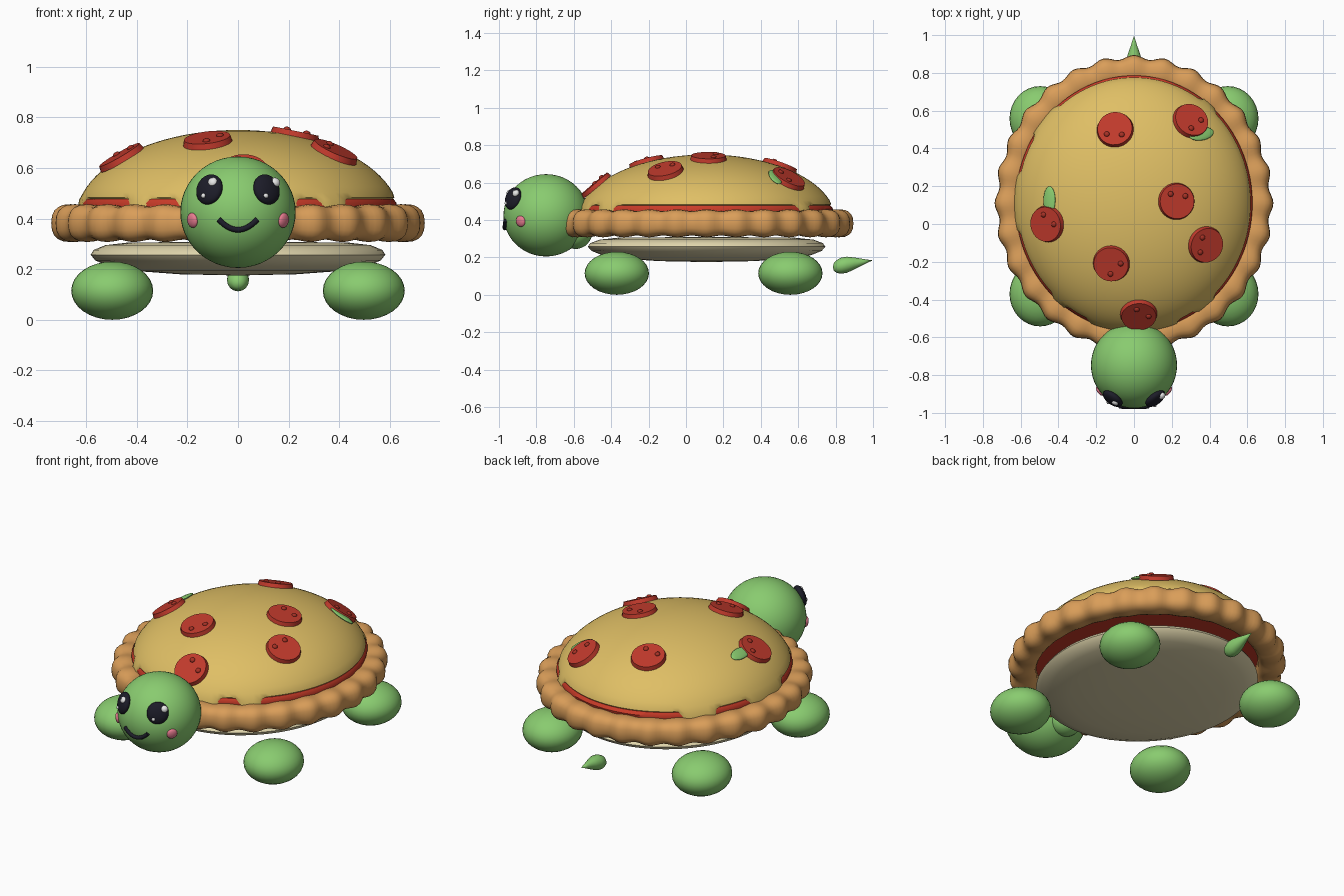
import bpy, bmesh, math
from mathutils import Vector, Matrix

if "Cube" in bpy.data.objects:
    bpy.data.objects.remove(bpy.data.objects["Cube"])

def mat(name, *rgb):
    m = bpy.data.materials.new(name)
    m.diffuse_color = (*rgb, 1)
    m.use_nodes = True
    m.node_tree.nodes["Principled BSDF"].inputs["Base Color"].default_value = m.diffuse_color
    return m

GREEN = mat("leaf green", .25, .6, .16)
CHEESE = mat("golden cheese", .74, .52, .13)
CRUST = mat("baked crust", .70, .34, .10)
SAUCE = mat("tomato sauce", .60, .045, .022)
PEPPERONI = mat("pepperoni red", .53, .042, .025)
DARK_RED = mat("dark red", .38, .03, .018)
CREAM = mat("cream", .76, .68, .42)
BLACK = mat("soft black", .012, .012, .022)
PINK = mat("cheek pink", .80, .20, .28)
WHITE = mat("white", .9, .9, .9)

CX, CY = 0, .11              # shell centre
DOME = (.64, .69, .35, .40)  # dome radii x, y, z and base height

def finish(name, bm, material, angle=50):
    bmesh.ops.remove_doubles(bm, verts=bm.verts, dist=1e-5)
    bmesh.ops.recalc_face_normals(bm, faces=bm.faces)
    me = bpy.data.meshes.new(name)
    bm.to_mesh(me)
    bm.free()
    me.materials.append(material)
    ob = bpy.data.objects.new(name, me)
    bpy.context.collection.objects.link(ob)
    bpy.ops.object.select_all(action='DESELECT')
    ob.select_set(True)
    bpy.context.view_layer.objects.active = ob
    bpy.ops.object.shade_smooth_by_angle(angle=math.radians(angle))
    return ob

def sweep(name, f, nu, nv, material, close_v=False):
    """Surface f(angle, row), closed around the angle."""
    bm = bmesh.new()
    g = [[bm.verts.new(f(2 * math.pi * i / nu, j)) for j in range(nv)] for i in range(nu)]
    for i in range(nu):
        for j in range(nv if close_v else nv - 1):
            a, b, k = g[i], g[(i + 1) % nu], (j + 1) % nv
            bm.faces.new((a[j], b[j], b[k], a[k]))
    bmesh.ops.dissolve_degenerate(bm, dist=1e-6, edges=bm.edges)
    return finish(name, bm, material)

def ball(name, loc, radii, material, rot=Matrix(), seg=32):
    bm = bmesh.new()
    bmesh.ops.create_uvsphere(bm, u_segments=seg, v_segments=seg // 2, radius=1)
    m = Matrix.Translation(loc) @ rot.to_4x4() @ Matrix.Diagonal((*radii, 1))
    bmesh.ops.transform(bm, matrix=m, verts=bm.verts)
    return finish(name, bm, material, 80)

def facing(n):
    return Vector(n).to_track_quat('Z', 'Y').to_matrix()

# --- Shell: crust ring with soft lobes
def crust(a, j):
    b = 2 * math.pi * j / 20
    swell = 1 + .07 * math.cos(28 * a)
    ca, sa = math.cos(b), math.sin(b)
    u = math.copysign(abs(ca) ** .8, ca) * .072 * swell
    w = math.copysign(abs(sa) ** .8, sa) * .070 * swell
    u += .006 * math.cos(28 * a)
    return ((.655 + u) * math.cos(a), CY + (.702 + u) * math.sin(a), .382 + w)
sweep("crust", crust, 224, 20, CRUST, True)

# --- Sauce layer and belly plate, turned from profiles
def lathe(name, profile, rx, ry, material):
    def f(a, j):
        r, z = profile[j]
        return (r * rx * math.cos(a), CY + r * ry * math.sin(a), z)
    return sweep(name, f, 96, len(profile), material)

lathe("sauce", [(0, .43), (.97, .43), (.98, .46), (.96, .478), (0, .478)],
      DOME[0], DOME[1], SAUCE)
lathe("belly_plate", [(0, .175), (.4, .18), (.7, .193), (.88, .212), (.97, .235), (1, .257),
                      (.98, .276), (.9, .295), (.75, .305), (0, .31)], .582, .635, CREAM)

# --- Cheese dome whose rim droops over the sauce at some angles
DRIPS = [(50, 5), (140, 9), (180, 14), (231, 4), (270, 22), (307, 7)]
def cheese(a, j):
    d = math.degrees(a)
    drip = any(abs(d - c) < w for c, w in DRIPS)
    if j < 20:
        p = math.asin(.955) * j / 19
        r, z = math.sin(p), DOME[3] + DOME[2] * math.cos(p)
    elif j == 20:
        r, z = (.98, .475) if drip else (.965, .484)
    else:
        r, z = (.99, .445) if drip else (.95, .474)
    return (r * DOME[0] * math.cos(a), CY + r * DOME[1] * math.sin(a), z)
sweep("cheese_dome", cheese, 120, 22, CHEESE)

def on_dome(x, y):
    """Point and outward normal on the dome."""
    rx, ry, rz, z0 = DOME
    h = math.sqrt(max(0, 1 - (x / rx) ** 2 - ((y - CY) / ry) ** 2))
    n = Vector((x / rx ** 2, (y - CY) / ry ** 2, h / rz)).normalized()
    return Vector((x, y, z0 + rz * h)), n

# --- Pepperoni slices, each with two small bumps
SLICES = [(-.10, .50, 20), (.30, .545, 120), (.225, .12, -60), (.38, -.11, 60),
          (-.12, -.21, -70), (-.46, 0, 80), (.025, -.48, 0)]
for x, y, turn in SLICES:
    p, n = on_dome(x, y)
    rot = facing(n)
    bm = bmesh.new()
    bmesh.ops.create_cone(bm, cap_ends=True, segments=32, radius1=.098, radius2=.092, depth=.024)
    bmesh.ops.transform(bm, matrix=Matrix.Translation(p + n * .006) @ rot.to_4x4(), verts=bm.verts)
    finish("pepperoni", bm, PEPPERONI, 30)
    for k in (0, 100):
        t = math.radians(turn + k)
        q = p + n * .019 + rot @ Vector((.052 * math.cos(t), .052 * math.sin(t), 0))
        ball("pepperoni_bump", q, (.015, .015, .01), DARK_RED, rot, 12)

# --- Herb leaves tucked beside two slices
for x, y, turn in [(-.445, .125, 90), (.355, .475, 20)]:
    p, n = on_dome(x, y)
    along = Vector((math.cos(math.radians(turn)), math.sin(math.radians(turn)), 0))
    along = (along - n * along.dot(n)).normalized()
    rot = Matrix((along, n.cross(along), n)).transposed()
    ball("herb_leaf", p + n * .006, (.075, .036, .01), GREEN, rot, 20)

# --- Legs
for s in (-1, 1):
    for y in (-.37, .558):
        ball("leg", (s * .497, y, .115), (.162, .172, .115), GREEN)

# --- Head and neck
HEAD, HR = Vector((0, -.748, .425)), .228
ball("head", HEAD, (HR, HR, .22), GREEN, seg=48)
ball("neck", (0, -.59, .34), (.10, .09, .095), GREEN)

def on_head(x, z, lift=0):
    d = Vector((x, 0, z - HEAD.z))
    d.y = -math.sqrt(HR ** 2 - d.x ** 2 - d.z ** 2)
    n = d.normalized()
    return HEAD + d + n * lift, n

# --- Face: eyes with two glints each, and cheeks
for s in (-1, 1):
    p, n = on_head(s * .113, .515)
    tilt = Matrix.Rotation(s * .2, 3, 'Y')
    ball("eye", p, (.060, .062, .028), BLACK, tilt @ facing(n))
    for dx, dz, r in ((.022, .018, .02), (-.012, -.03, .01)):
        q, m = on_head(s * .113 + dx, .515 + dz, .021)
        ball("eye_glint", q, (r, r, r * .8), WHITE, facing(m), 16)
    p, n = on_head(s * .180, .393)
    ball("cheek", p, (.03, .03, .014), PINK, facing(n), 20)

# --- Smile: tube along a curved path on the head
cu = bpy.data.curves.new("smile", 'CURVE')
cu.dimensions = '3D'
cu.bevel_depth, cu.bevel_resolution, cu.use_fill_caps = .011, 3, True
sp = cu.splines.new('POLY')
sp.points.add(16)
for i, pt in enumerate(sp.points):
    x = -.075 + .15 * i / 16
    pt.co = (*on_head(x, .357 + .04 * (x / .075) ** 2, .004)[0], 1)
cu.materials.append(BLACK)
bpy.context.collection.objects.link(bpy.data.objects.new("smile", cu))

# --- Tail: teardrop pointing back and slightly up
TAIL = [(.785, 0), (.79, .02), (.805, .034), (.83, .043), (.86, .043), (.90, .032), (.95, .015), (.998, 0)]
def tail(a, j):
    y, r = TAIL[j]
    return (r * math.cos(a), y, .148 + (y - .785) * .17 + r * math.sin(a))
sweep("tail", tail, 24, len(TAIL), GREEN)
